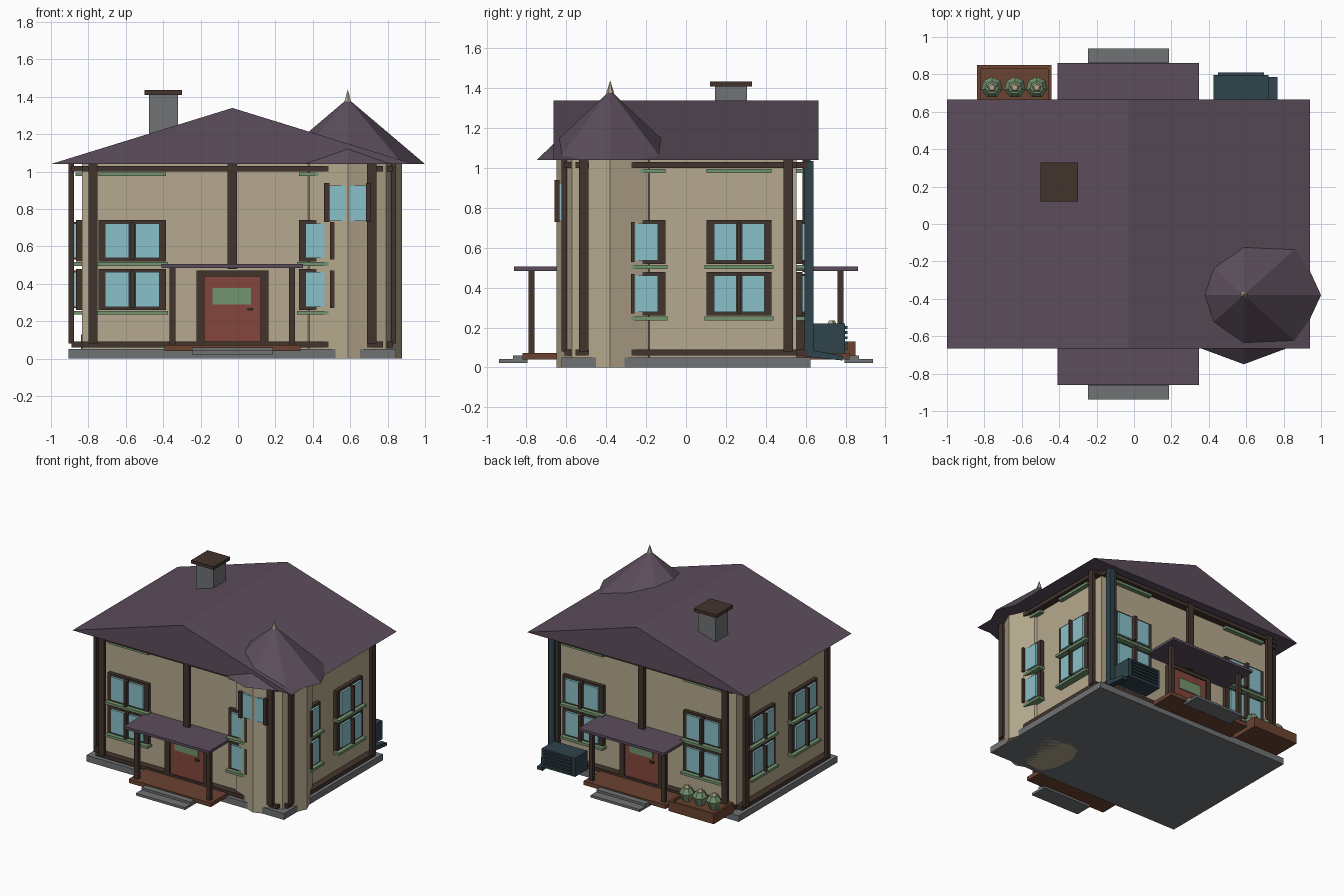
import bpy, bmesh
from mathutils import Matrix

if "Cube" in bpy.data.objects:
    bpy.data.objects.remove(bpy.data.objects["Cube"])

CX = -0.03            # centre line of the main house
HX, HY = 0.805, 0.555  # half size of the walls


def material(name, r, g, b):
    m = bpy.data.materials.new(name)
    lin = [((c / 255 + 0.055) / 1.055) ** 2.4 for c in (r, g, b)]
    m.diffuse_color = (*lin, 1)
    m.use_nodes = True
    m.node_tree.nodes["Principled BSDF"].inputs["Base Color"].default_value = m.diffuse_color
    return m


TAN = material("tan_plaster", 182, 169, 142)
PURPLE = material("purple_roof", 91, 77, 91)
DARK = material("dark_timber", 66, 52, 44)
GRAY = material("gray_stone", 112, 114, 117)
GLASS = material("blue_glass", 138, 192, 200)
RED = material("red_door", 132, 70, 60)
GREEN = material("sage_green", 116, 148, 112)
WOOD = material("brown_wood", 107, 67, 49)
TEAL = material("dark_teal", 47, 67, 75)


def finish(name, bm, mat):
    bmesh.ops.recalc_face_normals(bm, faces=bm.faces)
    me = bpy.data.meshes.new(name)
    bm.to_mesh(me)
    bm.free()
    me.materials.append(mat)
    ob = bpy.data.objects.new(name, me)
    bpy.context.collection.objects.link(ob)
    return ob


def part(name, mat, *boxes):
    """One object made of boxes (x0, x1, y0, y1, z0, z1)."""
    bm = bmesh.new()
    for x0, x1, y0, y1, z0, z1 in boxes:
        m = Matrix.Translation(((x0 + x1) / 2, (y0 + y1) / 2, (z0 + z1) / 2))
        m = m @ Matrix.Diagonal((abs(x1 - x0), abs(y1 - y0), abs(z1 - z0), 1))
        bmesh.ops.create_cube(bm, size=1, matrix=m)
    return finish(name, bm, mat)


def on_wall(side, u0, u1, o0, o1, z0, z1):
    """Box on a wall: u along the wall, o outward from it."""
    s = -1 if side in ("front", "left") else 1
    if side in ("front", "back"):
        return (CX - s * u0, CX - s * u1, s * (HY + o0), s * (HY + o1), z0, z1)
    return (CX + s * (HX + o0), CX + s * (HX + o1), u0, u1, z0, z1)


def cone(name, mat, x, y, z0, z1, rx, ry, top, n=8):
    bm = bmesh.new()
    m = Matrix.Translation((x, y, (z0 + z1) / 2)) @ Matrix.Diagonal((rx, ry, 1, 1))
    bmesh.ops.create_cone(bm, cap_ends=True, segments=n, radius1=1, radius2=top,
                          depth=z1 - z0, matrix=m)
    return finish(name, bm, mat)


def extrude_profile(name, mat, pts, axis_vec):
    bm = bmesh.new()
    f = bm.faces.new([bm.verts.new(p) for p in pts])
    r = bmesh.ops.extrude_face_region(bm, geom=[f])
    verts = [v for v in r["geom"] if isinstance(v, bmesh.types.BMVert)]
    bmesh.ops.translate(bm, verts=verts, vec=axis_vec)
    return finish(name, bm, mat)


# Foundation, walls and gable roof
part("foundation", GRAY, (-0.905, 0.845, -0.625, 0.625, 0, 0.05))
part("walls", TAN, (CX - HX, CX + HX, -HY, HY, 0.05, 1.04))
extrude_profile("main_roof", PURPLE,
                [(-1, -0.665, 1.04), (0.94, -0.665, 1.04), (CX, -0.665, 1.34)], (0, 1.33, 0))

# Corner turret with pointed roof
TX, TY = 0.587, -0.38
cone("turret", TAN, TX, TY, 0, 1.05, 0.29, 0.27, 1)
cone("turret_roof", PURPLE, TX, TY, 1.04, 1.39, 0.413, 0.37, 0)
cone("finial", TAN, TX, TY, 1.375, 1.44, 0.02, 0.02, 0, 6)
part("turret_window_frame", DARK,
     (0.46, 0.49, -0.66, -0.635, 0.73, 0.94), (0.685, 0.71, -0.66, -0.635, 0.73, 0.94))
part("turret_window_glass", GLASS, (0.49, 0.685, -0.645, -0.625, 0.735, 0.925))

# Timber trim and windows on all four walls
for side in ("front", "back", "left", "right"):
    wide = side in ("front", "back")
    half = HX if wide else HY
    posts = [(-0.77, -0.72), (0.72, 0.77)] if wide else [(-0.537, -0.49), (0.49, 0.537)]
    part(side + "_posts", DARK,
         *[on_wall(side, a, b, 0.043, 0.07, 0.08, 1.04) for a, b in posts])
    if wide:
        part(side + "_middle_post", DARK, on_wall(side, -0.025, 0.025, 0.03, 0.06, 0.48, 1.04))
    part(side + "_rails", DARK,
         on_wall(side, -half, half, 0, 0.055, 1.0, 1.03),
         on_wall(side, -half, half, 0, 0.055, 0.06, 0.09))
    # window centre, half width of frame, pane edges
    c, w, p0, p1 = (0.535, 0.18, 0.017, 0.145) if wide else (0.267, 0.163, 0.013, 0.127)
    frames, bars, panes, sills = [], [], [], []
    for u in (-c, c):
        for z in (0.26, 0.52):
            frames.append(on_wall(side, u - w, u + w, 0, 0.03, z, z + 0.22))
            bars.append(on_wall(side, u - p0 + 0.005, u + p0 - 0.005, 0.03, 0.07, z + 0.01, z + 0.21))
            for s in (-1, 1):
                panes.append(on_wall(side, u + s * p0, u + s * p1, 0.03, 0.047,
                                     z + 0.017, z + 0.202))
            sills.append(on_wall(side, u - w - 0.01, u + w + 0.01, 0, 0.055, z - 0.025, z - 0.005))
        sills.append(on_wall(side, u - w, u + w, 0, 0.035, 0.975, 0.995))
    part(side + "_window_frames", DARK, *frames)
    part(side + "_window_bars", DARK, *bars)
    part(side + "_window_glass", GLASS, *panes)
    part(side + "_sills", GREEN, *sills)

# Front and back porches with doors and steps
for side in ("front", "back"):
    part(side + "_porch_roof", PURPLE, on_wall(side, -0.378, 0.378, 0, 0.307, 0.485, 0.506))
    part(side + "_porch_floor", WOOD, on_wall(side, -0.363, 0.363, 0, 0.265, 0.04, 0.072))
    part(side + "_porch_posts", DARK,
         *[on_wall(side, s * 0.303, s * 0.336, 0.205, 0.235, 0.07, 0.487) for s in (-1, 1)])
    part(side + "_steps", GRAY,
         on_wall(side, -0.217, 0.217, 0.24, 0.383, 0.023, 0.042),
         on_wall(side, -0.217, 0.217, 0.24, 0.312, 0.042, 0.06))
    part(side + "_door_frame", DARK,
         on_wall(side, -0.193, -0.15, 0, 0.055, 0.07, 0.47),
         on_wall(side, 0.15, 0.193, 0, 0.055, 0.07, 0.47),
         on_wall(side, -0.15, 0.15, 0, 0.055, 0.44, 0.47))
    part(side + "_door", RED, on_wall(side, -0.15, 0.15, 0, 0.045, 0.075, 0.44))
    part(side + "_door_panel", GREEN, on_wall(side, -0.105, 0.1, 0.045, 0.053, 0.29, 0.378))
    part(side + "_door_handle", DARK, on_wall(side, 0.08, 0.11, 0.045, 0.065, 0.257, 0.27))

# Chimney
part("chimney", GRAY, (-0.475, -0.32, 0.145, 0.305, 1.1, 1.41))
part("chimney_cap", DARK, (-0.5, -0.3, 0.12, 0.33, 1.41, 1.435))

# Downpipe with a sloping outlet
part("downpipe", TEAL, (0.72, 0.768, 0.595, 0.64, 0.06, 1.035))
extrude_profile("downpipe_outlet", TEAL,
                [(0.72, 0.595, 0.1), (0.72, 0.595, 0.055), (0.72, 0.785, 0.035),
                 (0.72, 0.785, 0.06), (0.72, 0.64, 0.085)], (0.048, 0, 0))

# Cooling unit with louvres
part("cooling_unit", TEAL, (0.425, 0.72, 0.64, 0.797, 0.07, 0.22))
part("cooling_unit_louvres", TEAL,
     *[(0.45, 0.695, 0.79, 0.81, 0.09 + i * 0.026, 0.104 + i * 0.026) for i in range(5)])

# Planter box with three plants
part("planter", WOOD,
     (-0.84, -0.44, 0.6, 0.85, 0.05, 0.11),
     (-0.84, -0.44, 0.83, 0.85, 0.11, 0.13), (-0.84, -0.44, 0.6, 0.62, 0.11, 0.13),
     (-0.84, -0.82, 0.62, 0.83, 0.11, 0.13), (-0.46, -0.44, 0.62, 0.83, 0.11, 0.13))
for i, x in enumerate((-0.76, -0.637, -0.52)):
    cone(f"plant_stem_{i}", GREEN, x, 0.73, 0.11, 0.175, 0.032, 0.032, 1.8, 7)
    cone(f"plant_leaves_{i}", GREEN, x, 0.73, 0.175, 0.215, 0.058, 0.058, 0.6, 7)
    cone(f"plant_blossom_{i}", TAN, x, 0.73, 0.205, 0.235, 0.032, 0.032, 0.5, 5)
